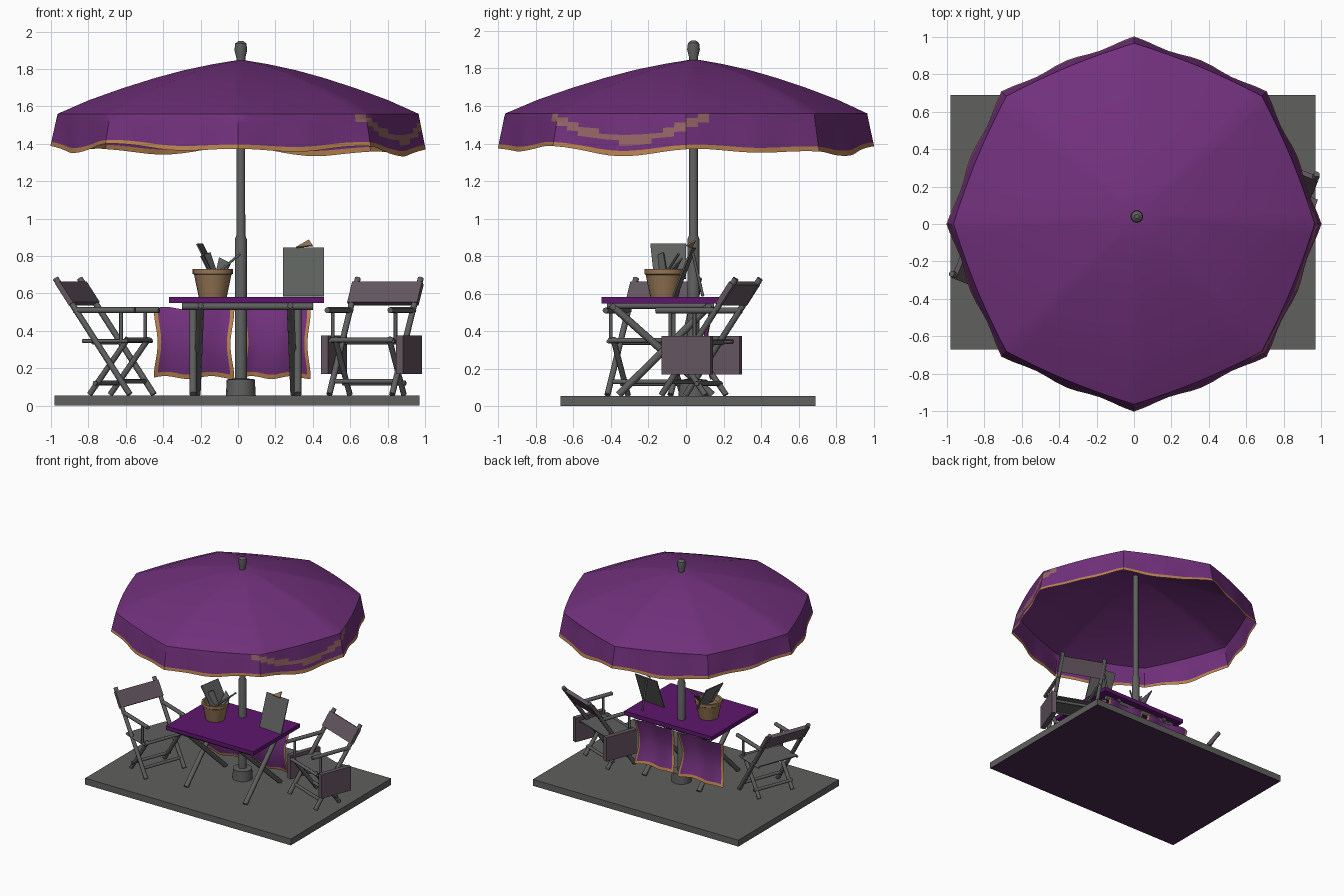
import bpy, bmesh, math
from mathutils import Vector, Matrix

if "Cube" in bpy.data.objects:
    bpy.data.objects.remove(bpy.data.objects["Cube"])

def mat(name, r, g, b):
    m = bpy.data.materials.new(name)
    m.diffuse_color = (r, g, b, 1)
    m.use_nodes = True
    m.node_tree.nodes["Principled BSDF"].inputs["Base Color"].default_value = m.diffuse_color
    return m

PURPLE = mat("purple_fabric", 0.165, 0.03, 0.2)
TABLE = mat("deep_purple", 0.11, 0.008, 0.15)
GRAY = mat("gray_metal", 0.11, 0.115, 0.11)
DECK = mat("deck_gray", 0.115, 0.115, 0.112)
TAN = mat("tan_trim", 0.48, 0.22, 0.08)
POT = mat("pot_tan", 0.3, 0.18, 0.09)
BLUSH = mat("print_blush", 0.3, 0.13, 0.13)
MAUVE = mat("mauve_canvas", 0.125, 0.09, 0.115)
UNDER = mat("dark_plum", 0.07, 0.02, 0.08)

def finish(name, bm, *mats, smooth=0):
    me = bpy.data.meshes.new(name)
    bm.to_mesh(me)
    bm.free()
    ob = bpy.data.objects.new(name, me)
    bpy.context.collection.objects.link(ob)
    for m in mats:
        me.materials.append(m)
    if smooth:
        bpy.context.view_layer.objects.active = ob
        ob.select_set(True)
        bpy.ops.object.shade_smooth_by_angle(angle=math.radians(smooth))
        ob.select_set(False)
    return ob

def box(name, lo, hi, *mats):
    bm = bmesh.new()
    lo, hi = Vector(lo), Vector(hi)
    bmesh.ops.create_cube(bm, size=1, matrix=Matrix.Translation((lo + hi) / 2) @ Matrix.Diagonal((*(hi - lo), 1)))
    return finish(name, bm, *mats)

def bar(name, a, b, r=0.016, m=GRAY):
    a, b = Vector(a), Vector(b)
    d = b - a
    bm = bmesh.new()
    mx = Matrix.Translation((a + b) / 2) @ d.to_track_quat('Z', 'Y').to_matrix().to_4x4()
    bmesh.ops.create_cone(bm, cap_ends=True, segments=8, radius1=r, radius2=r, depth=d.length, matrix=mx)
    return finish(name, bm, m, smooth=50)

def lathe(name, prof, x, y, m, n=16):
    bm = bmesh.new()
    rings = [[bm.verts.new((x + r * math.cos(2 * math.pi * i / n), y + r * math.sin(2 * math.pi * i / n), z))
              for i in range(n)] for r, z in prof]
    for p, q in zip(rings, rings[1:]):
        for i in range(n):
            bm.faces.new((p[i], p[(i + 1) % n], q[(i + 1) % n], q[i]))
    bm.faces.new(rings[0][::-1])
    bm.faces.new(rings[-1])
    return finish(name, bm, m, smooth=40)

def sheet(name, pts, m, t=0.008):
    # thin plate from corner points
    bm = bmesh.new()
    pts = [Vector(p) for p in pts]
    n = (pts[1] - pts[0]).cross(pts[2] - pts[0]).normalized() * t / 2
    f = bm.faces.new([bm.verts.new(p - n) for p in pts])
    ex = bmesh.ops.extrude_face_region(bm, geom=[f])
    bmesh.ops.translate(bm, vec=2 * n, verts=[v for v in ex["geom"] if isinstance(v, bmesh.types.BMVert)])
    bmesh.ops.recalc_face_normals(bm, faces=bm.faces)
    return finish(name, bm, m)

# deck with plum underside
deck = box("deck", (-0.98, -0.67, 0), (0.97, 0.69, 0.055), DECK, UNDER)
for p in deck.data.polygons:
    p.material_index = 1 if p.normal.z < -0.5 else 0

# canopy: octagonal cone with hanging wavy valance
N, ROWS = 96, 8
bm = bmesh.new()
def rim(t):
    a = (t + math.pi / 8) % (math.pi / 4) - math.pi / 8
    k = math.pi / 8 - abs(a)
    return 0.25 + 0.75 * math.cos(math.pi / 8) / math.cos(k)
apex = bm.verts.new((0.015, 0.045, 1.85))
rings = []
for r, z in ((0.15, 1.825), (0.3, 1.793), (0.45, 1.752), (0.62, 1.698), (0.8, 1.633), (0.965, 1.56)):
    s = 1 - r
    rings.append([bm.verts.new((0.015 * s + r * rim(t) * math.cos(t), 0.045 * s + r * rim(t) * math.sin(t), z))
                  for t in (2 * math.pi * i / N for i in range(N))])
top_rows = len(rings)
for j in range(1, ROWS + 1):
    ring = []
    for i in range(N):
        t = 2 * math.pi * i / N
        zb = 1.365 + 0.014 * math.cos(8 * t) + 0.013 * math.sin(5 * t) + 0.012 * math.cos(t + 2.5)
        k = j / ROWS
        r = (0.965 + 0.03 * k) * rim(t) + 0.008 * k * math.cos(16 * t)
        ring.append(bm.verts.new((r * math.cos(t), r * math.sin(t), 1.56 + (zb - 1.56) * k)))
    rings.append(ring)
for i in range(N):
    bm.faces.new((apex, rings[0][i], rings[0][(i + 1) % N]))
for j in range(len(rings) - 1):
    for i in range(N):
        k = (i + 1) % N
        f = bm.faces.new((rings[j][i], rings[j + 1][i], rings[j + 1][k], rings[j][k]))
        c = f.calc_center_median()
        if j == len(rings) - 2:
            f.material_index = 1
        elif j >= top_rows - 1 and c.x > 0.6 and -0.74 < c.y < 0.14:
            # printed arc on the right side of the valance
            if abs(c.z - (1.425 + 0.75 * (c.y + 0.3) ** 2)) < 0.022:
                f.material_index = 2
finish("canopy", bm, PURPLE, TAN, BLUSH, smooth=35)

# pole, foot and finial
PX, PY = 0.015, 0.04
lathe("pole", [(0.032, 0.06), (0.032, 0.89), (0.024, 0.91), (0.022, 1.84)], PX, PY, GRAY)
lathe("pole_foot", [(0.08, 0.055), (0.075, 0.14), (0.035, 0.145)], PX, PY, GRAY)
lathe("finial", [(0.024, 1.83), (0.024, 1.86), (0.034, 1.9), (0.03, 1.935), (0.012, 1.95)], PX, PY, GRAY, 12)

# table
box("table_top", (-0.37, -0.45, 0.548), (0.46, 0.18, 0.582), TABLE)
for x in (-0.2, 0.28):
    s = 0.02 if x > 0 else -0.02
    bar("table_leg", (x, -0.40, 0.54), (x + s, 0.14, 0.06), 0.02)
    bar("table_leg", (x + 2 * s, 0.13, 0.54), (x + 2 * s, -0.36, 0.06), 0.02)
    bar("table_cross_rail", (x, -0.42, 0.535), (x, 0.15, 0.535))
for y in (-0.39, 0.12):
    bar("table_rail", (-0.3, y, 0.53), (0.4, y, 0.53), 0.018)

# two hanging cloths behind the table, with tan hems
for x0, x1 in ((-0.44, -0.03), (0.03, 0.38)):
    bm = bmesh.new()
    n, m = 20, 16
    g = []
    for j in range(m + 1):
        v = j / m
        row = []
        for i in range(n + 1):
            u = i / n
            wide = 1 + 0.05 * math.cos(2 * math.pi * v)
            x = (x0 + x1) / 2 + (u - 0.5) * (x1 - x0) * wide
            row.append(bm.verts.new((x, 0.14 - 0.035 * math.sin(math.pi * v) + 0.012 * math.sin(u * 9),
                                     0.52 - 0.37 * v + 0.008 * math.sin(u * 11))))
        g.append(row)
    for j in range(m):
        for i in range(n):
            f = bm.faces.new((g[j][i], g[j][i + 1], g[j + 1][i + 1], g[j + 1][i]))
            f.material_index = int(i in (0, n - 1) or j == m - 1)
    finish("hanging_cloth", bm, PURPLE, TAN, smooth=60)

# pot with card and utensils
lathe("pot", [(0.075, 0.58), (0.1, 0.7), (0.107, 0.705), (0.107, 0.73), (0.09, 0.73), (0.08, 0.69)], -0.135, -0.115, POT, 20)
sheet("pot_card", [(-0.22, -0.19, 0.865), (-0.19, 0.0, 0.865), (-0.10, 0.0, 0.68), (-0.13, -0.17, 0.68)], GRAY)
sheet("pot_leaf", [(-0.15, -0.15, 0.7), (-0.11, -0.1, 0.7), (-0.15, -0.12, 0.82), (-0.2, -0.16, 0.8)], GRAY)
sheet("pot_leaf", [(-0.12, -0.07, 0.7), (-0.07, -0.1, 0.7), (-0.04, -0.05, 0.76), (-0.1, -0.02, 0.79)], GRAY)
bar("utensil", (-0.12, -0.11, 0.7), (0.01, -0.04, 0.81), 0.007)

# leaning menu card with a small tan tip
sheet("menu_card", [(0.24, -0.05, 0.585), (0.46, -0.07, 0.585), (0.46, 0.03, 0.845), (0.24, 0.05, 0.845)], GRAY)
bar("menu_prop", (0.35, 0.09, 0.585), (0.35, 0.035, 0.82), 0.008)
sheet("menu_tip", [(0.31, 0.03, 0.845), (0.4, 0.0, 0.855), (0.38, 0.05, 0.885)], POT)

# folding chairs: local u points forward, w sideways
def chair(side, ox, oy, deg, pockets):
    M = Matrix.Translation((ox, oy, 0)) @ Matrix.Rotation(math.radians(deg), 4, 'Z')
    P = lambda u, w, z: M @ Vector((u, w, z))
    W = 0.18
    for w in (-W, W):
        i = w * 0.86
        bar(side + "_chair_back_post", P(-0.275, w, 0.68), P(0.15, w, 0.06), 0.017)
        bar(side + "_chair_leg", P(0.13, i, 0.36), P(-0.09, i, 0.06), 0.016)
        bar(side + "_chair_arm", P(-0.17, w, 0.51), P(0.18, w, 0.51), 0.016)
        bar(side + "_chair_arm_post", P(0.1, w, 0.345), P(0.1, w, 0.51), 0.01)
        bar(side + "_chair_seat_rail", P(-0.12, w, 0.345), P(0.14, w, 0.345), 0.01)
    for u, z in ((0.13, 0.35), (-0.06, 0.34), (0.1, 0.13), (-0.05, 0.12)):
        bar(side + "_chair_crossbar", P(u, -W, z), P(u, W, z), 0.013)
    sheet(side + "_chair_seat", [P(-0.12, -W, 0.35), P(0.13, -W, 0.35), P(0.13, W, 0.35), P(-0.12, W, 0.35)], GRAY)
    sheet(side + "_chair_back", [P(-0.18, -W - .02, 0.545), P(-0.18, W + .02, 0.545),
                                 P(-0.255, W + .02, 0.655), P(-0.255, -W - .02, 0.655)], MAUVE, 0.03)
    if pockets:
        for w in (-0.215, 0.215):
            ob = box(side + "_chair_pocket", (-0.15, w - 0.02, 0.17), (0.13, w + 0.02, 0.375), MAUVE)
            ob.matrix_world = M

chair("left", -0.654, -0.197, -21, False)
chair("right", 0.71, 0.074, -111, True)
